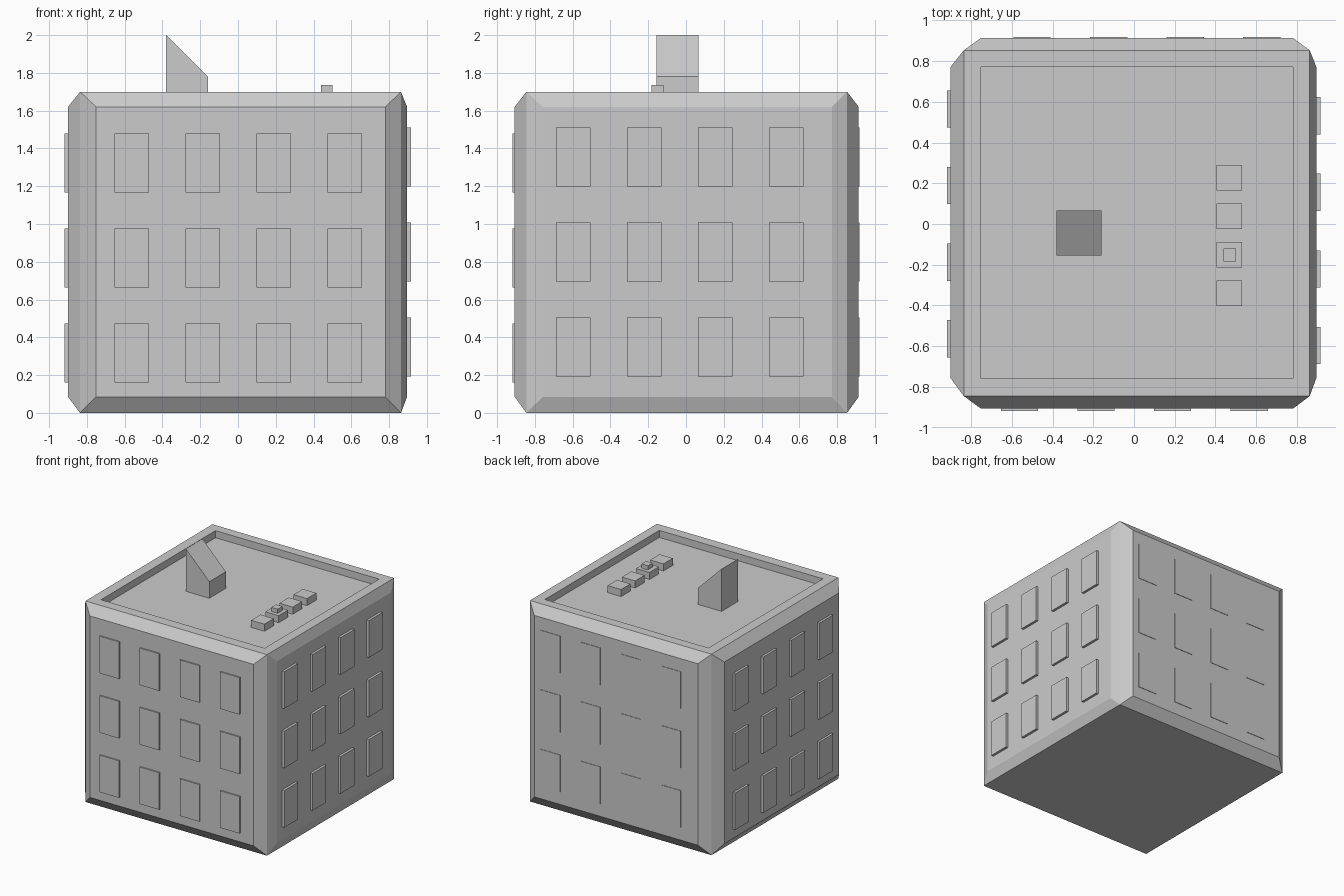
import bpy, bmesh
from mathutils import Vector

if "Cube" in bpy.data.objects:
    bpy.data.objects.remove(bpy.data.objects["Cube"])


def finish(bm, name):
    bmesh.ops.recalc_face_normals(bm, faces=bm.faces)
    me = bpy.data.meshes.new(name)
    bm.to_mesh(me)
    bm.free()
    ob = bpy.data.objects.new(name, me)
    bpy.context.collection.objects.link(ob)
    return ob


def add_box(bm, lo, hi):
    vs = bmesh.ops.create_cube(bm, size=1)["verts"]
    for v in vs:
        v.co = Vector([lo[i] if v.co[i] < 0 else hi[i] for i in range(3)])
    return vs


def box(name, lo, hi):
    bm = bmesh.new()
    add_box(bm, lo, hi)
    return finish(bm, name)


# Building block: a cube whose four walls are pushed out with sloped borders,
# and whose roof is sunk behind a parapet
bm = bmesh.new()
core_lo, core_hi = (-0.836, -0.845, 0), (0.863, 0.853, 1.70)
in_lo, in_hi = (-0.751, -0.758, 0.085), (0.78, 0.772, 1.62)
wall = {(0, -1): -0.90, (0, 1): 0.895, (1, -1): -0.907, (1, 1): 0.914}
add_box(bm, core_lo, core_hi)
bm.normal_update()
mid = (Vector(core_lo) + Vector(core_hi)) / 2
for f in list(bm.faces):
    n = f.normal.copy()
    axis = max(range(3), key=lambda i: abs(n[i]))
    sign = 1 if n[axis] > 0 else -1
    if axis == 2 and sign < 0:
        continue
    new = bmesh.ops.inset_individual(bm, faces=[f], thickness=0.05)
    for v in f.verts:
        for i in range(3):
            if i != axis:
                v.co[i] = in_lo[i] if v.co[i] < mid[i] else in_hi[i]
        if axis < 2:
            v.co[axis] = wall[(axis, sign)]
    if axis == 2:
        # sunken roof floor
        floor = bmesh.ops.extrude_discrete_faces(bm, faces=[f])["faces"][0]
        for v in floor.verts:
            v.co.z = 1.64
finish(bm, "building_body")


# Windows: 4 x 3 grid of thin panels on each wall
def windows(name, axis, inner, outer, start, z0):
    bm = bmesh.new()
    for c in range(4):
        for r in range(3):
            a, z = start + c * 0.376, z0 + r * 0.503
            lo, hi = [0, 0, z], [0, 0, z + 0.313]
            lo[axis], hi[axis] = min(inner, outer), max(inner, outer)
            lo[1 - axis], hi[1 - axis] = a, a + 0.183
            add_box(bm, lo, hi)
    finish(bm, name)


windows("front_windows", 1, -0.897, -0.918, -0.654, 0.16)
windows("back_windows", 1, 0.904, 0.918, -0.592, 0.192)
windows("right_windows", 0, 0.885, 0.916, -0.688, 0.192)
windows("left_windows", 0, -0.89, -0.919, -0.655, 0.16)

# Roof vents in a row, one with a small cap
for i in range(4):
    y = -0.403 + i * 0.189
    box(f"roof_vent_{i + 1}", (0.405, y, 1.64), (0.53, y + 0.125, 1.70))
box("vent_cap", (0.44, -0.183, 1.70), (0.50, -0.12, 1.735))

# Stairwell with slanted roof
bm = bmesh.new()
for v in add_box(bm, (-0.38, -0.155, 1.64), (-0.16, 0.067, 2.0)):
    if v.co.z > 1.9 and v.co.x > -0.2:
        v.co.z = 1.78
finish(bm, "roof_stairwell")
